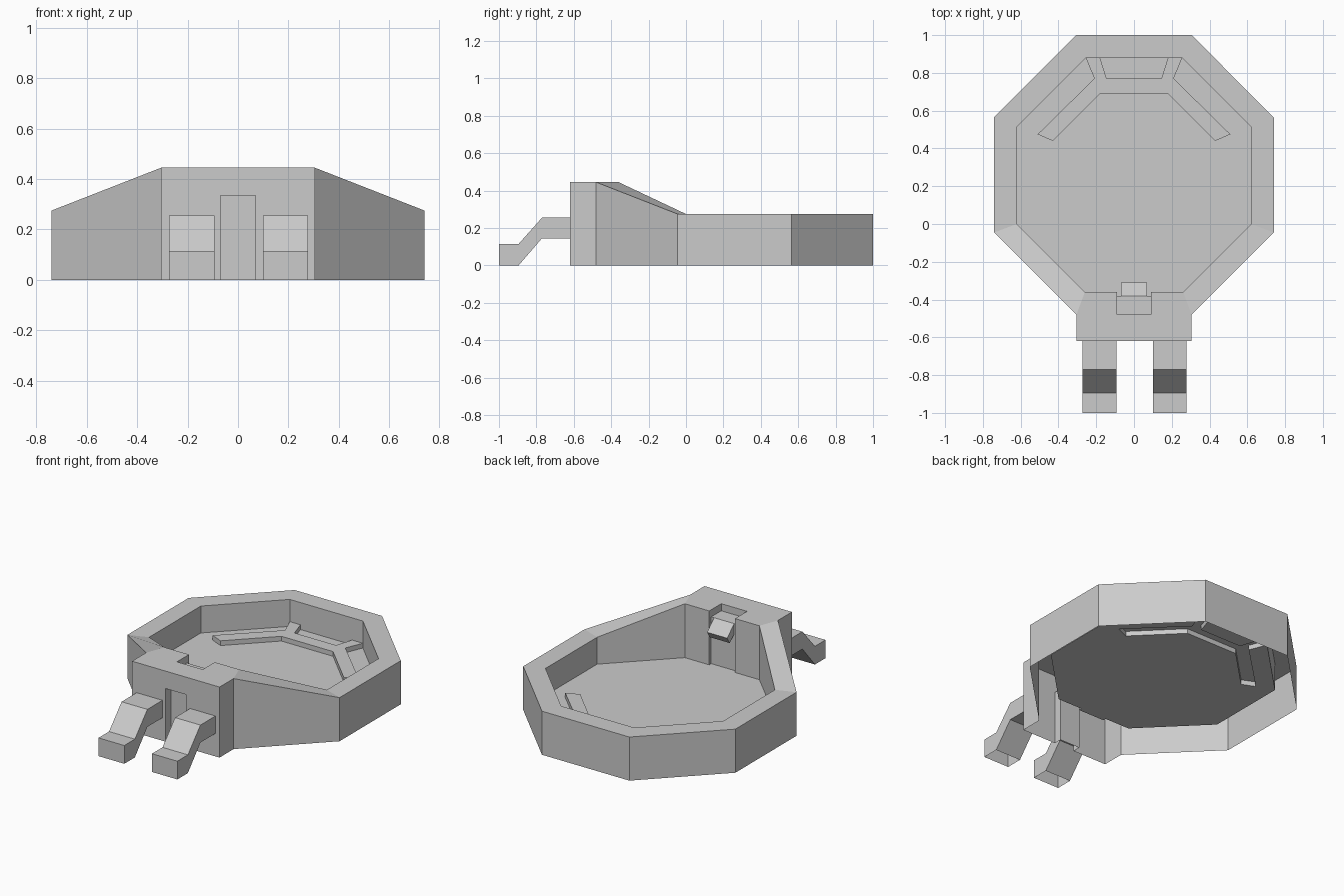
import bpy, bmesh

if "Cube" in bpy.data.objects:
    bpy.data.objects.remove(bpy.data.objects["Cube"])

RIM, TOP, FLOOR, STEP = 0.275, 0.445, 0.105, 0.135


def mirror_pts(half):
    """Close a right-hand half outline with its mirrored left half."""
    return half + [(-x, y) for x, y in reversed(half)]


def at(points, z):
    return [(x, y, z) for x, y in points]


def face(bm, points):
    return bm.faces.new([bm.verts.new(p) for p in points])


def strip(bm, a, b, closed=False):
    """Quads between two matching rows of points."""
    n = len(a)
    for i in range(n if closed else n - 1):
        j = (i + 1) % n
        face(bm, [a[i], a[j], b[j], b[i]])


def finish(bm, name):
    bmesh.ops.remove_doubles(bm, verts=bm.verts[:], dist=0.0005)
    bmesh.ops.recalc_face_normals(bm, faces=bm.faces[:])
    mesh = bpy.data.meshes.new(name)
    bm.to_mesh(mesh)
    bm.free()
    obj = bpy.data.objects.new(name, mesh)
    bpy.context.collection.objects.link(obj)
    return obj


# Basin shell: eight-sided wall rising to a block at the front, open below
bm = bmesh.new()
outer = mirror_pts([(0.305, -0.48), (0.74, -0.045), (0.74, 0.565), (0.305, 1.0)])
inner = mirror_pts([(0.26, -0.36), (0.62, 0.0), (0.62, 0.515), (0.255, 0.88)])
heights = [TOP] + [RIM] * 6 + [TOP]
outer_top = [(x, y, z) for (x, y), z in zip(outer, heights)]
inner_top = [(x, y, z) for (x, y), z in zip(inner, heights)]
strip(bm, at(outer, 0), outer_top)
strip(bm, outer_top, inner_top)
strip(bm, inner_top, at(inner, FLOOR))

# Front block: top with slot, sides, front with doorway
face(bm, at(mirror_pts([(0.305, -0.62), (0.305, -0.48), (0.26, -0.36),
                        (0.09, -0.36), (0.09, -0.48)]), TOP))
for s in (-1, 1):
    side = [(s * 0.305, -0.62), (s * 0.305, -0.48)]
    strip(bm, at(side, 0), at(side, TOP))
door = [(-0.07, 0), (-0.07, 0.335), (0.07, 0.335), (0.07, 0)]
front = [(-0.305, 0)] + door + [(0.305, 0), (0.305, TOP), (-0.305, TOP)]
face(bm, [(x, -0.62, z) for x, z in front])
strip(bm, [(x, -0.62, z) for x, z in door], [(x, -0.57, z) for x, z in door])
face(bm, [(x, -0.57, z) for x, z in door])

# Slot in the inner side of the block, with a ledge
for s in (-1, 1):
    wall = [(s * 0.26, -0.36), (s * 0.09, -0.36), (s * 0.09, -0.38)]
    strip(bm, at(wall, FLOOR), at(wall, 0.40))
    strip(bm, at(wall[:2], 0.40), at(wall[:2], TOP))
    cheek = [(s * 0.09, -0.36), (s * 0.09, -0.38), (s * 0.09, -0.48)]
    strip(bm, at(cheek, 0.40), at(cheek, TOP))
back = [(-0.09, -0.48), (0.09, -0.48)]
lip = [(-0.09, -0.38), (0.09, -0.38)]
strip(bm, at(back, 0.40), at(back, TOP))
strip(bm, at(back, 0.40), at(lip, 0.40))
strip(bm, at(lip, FLOOR), at(lip, 0.40))

# Floor with the raised bench, hollow underneath
bench_out = [(0.255, 0.88), (0.21, 0.77), (0.51, 0.475), (0.43, 0.44), (0.18, 0.69)]
gap = [(0.18, 0.88), (0.145, 0.77)]
bench_edge = mirror_pts(bench_out)
gap_edge = mirror_pts(gap)
face(bm, at(mirror_pts([(0.09, -0.38), (0.09, -0.36), (0.26, -0.36), (0.62, 0.0),
                        (0.62, 0.515)] + bench_out), FLOOR))
face(bm, at(gap_edge, FLOOR))
face(bm, at(bench_edge + gap_edge[::-1], STEP))
strip(bm, at(bench_edge, FLOOR), at(bench_edge, STEP))
strip(bm, at(gap_edge, FLOOR), at(gap_edge, STEP))
finish(bm, "basin")


def extruded(name, x0, x1, profile, skip=()):
    """Extrude a (y, z) profile along x, leaving out the listed edges."""
    bm = bmesh.new()
    n = len(profile)
    for x in (x0, x1):
        face(bm, [(x, y, z) for y, z in profile])
    for i in range(n):
        if i not in skip:
            pair = [profile[i], profile[(i + 1) % n]]
            strip(bm, [(x0, y, z) for y, z in pair], [(x1, y, z) for y, z in pair])
    return finish(bm, name)


# Spout over the basin
extruded("spout", -0.07, 0.07,
         [(-0.38, 0.40), (-0.31, 0.335), (-0.335, 0.295), (-0.38, 0.335)], skip=(3,))

# Two bent feet in front, open at the ground and at the block
foot = [(-0.62, 0.255), (-0.77, 0.255), (-0.895, 0.115), (-1.0, 0.115),
        (-1.0, 0.0), (-0.895, 0.0), (-0.77, 0.145), (-0.62, 0.145)]
extruded("right_foot", 0.10, 0.277, foot, skip=(4, 7))
extruded("left_foot", -0.273, -0.093, foot, skip=(4, 7))
